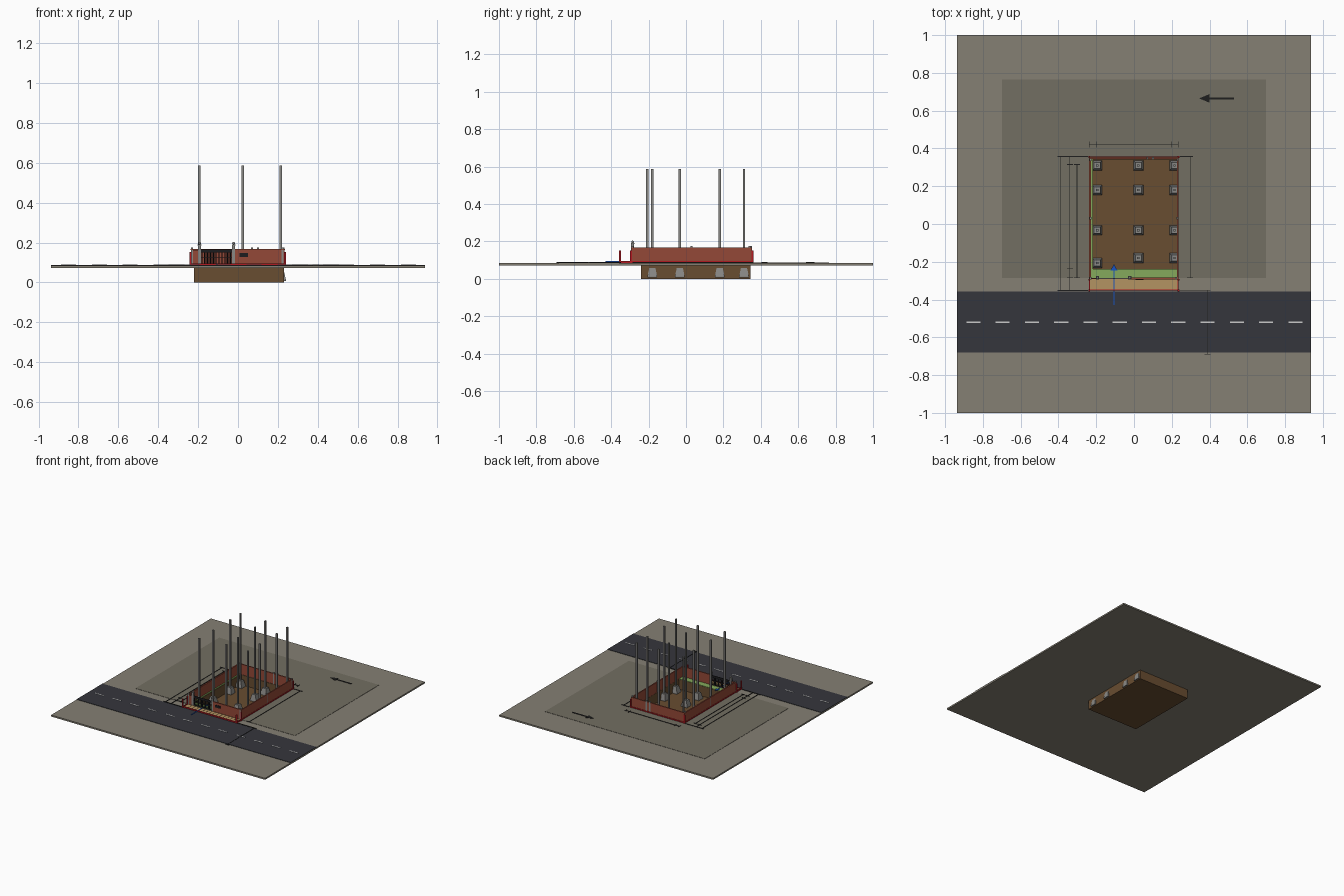
import bpy, bmesh
from mathutils import Vector

if "Cube" in bpy.data.objects:
    bpy.data.objects.remove(bpy.data.objects["Cube"])

MATS = {}


def mat(name, r, g, b):
    m = bpy.data.materials.new(name)
    m.diffuse_color = tuple((c / 255) ** 2.2 for c in (r, g, b)) + (1,)
    m.use_nodes = True
    m.node_tree.nodes["Principled BSDF"].inputs["Base Color"].default_value = m.diffuse_color
    MATS[name] = m


for n, c in {"earth": (132, 127, 115), "plot_earth": (114, 110, 98), "asphalt": (56, 57, 63),
             "white": (200, 200, 196), "soil": (104, 78, 52), "brick": (146, 74, 58),
             "red": (178, 30, 38), "grass": (132, 168, 92), "sand": (178, 146, 98),
             "concrete": (136, 135, 132), "steel": (34, 34, 36), "ink": (36, 36, 36),
             "blue": (30, 84, 190)}.items():
    mat(n, *c)


def finish(bm, name, material):
    bmesh.ops.recalc_face_normals(bm, faces=bm.faces)
    me = bpy.data.meshes.new(name)
    bm.to_mesh(me)
    bm.free()
    me.materials.append(MATS[material])
    ob = bpy.data.objects.new(name, me)
    bpy.context.collection.objects.link(ob)
    return ob


def add_box(bm, x0, x1, y0, y1, z0, z1, taper=1.0):
    """Box between limits; taper scales the top about its centre."""
    cx, cy = (x0 + x1) / 2, (y0 + y1) / 2
    vs = bmesh.ops.create_cube(bm, size=1)["verts"]
    for v in vs:
        s = taper if v.co.z > 0 else 1
        v.co = Vector((cx + v.co.x * (x1 - x0) * s, cy + v.co.y * (y1 - y0) * s,
                       z1 if v.co.z > 0 else z0))


def boxes(name, material, items):
    bm = bmesh.new()
    for it in items:
        add_box(bm, *it)
    return finish(bm, name, material)


def prism(name, material, pts, z0, z1):
    bm = bmesh.new()
    f = bm.faces.new([bm.verts.new((x, y, z0)) for x, y in pts])
    ext = bmesh.ops.extrude_face_region(bm, geom=[f])["geom"]
    bmesh.ops.translate(bm, vec=(0, 0, z1 - z0),
                        verts=[v for v in ext if isinstance(v, bmesh.types.BMVert)])
    return finish(bm, name, material)


def frame(outer, inner, z0, z1):
    """Four boxes filling the gap between two rectangles (x0, x1, y0, y1)."""
    a, b, c, d = outer
    e, f, g, h = inner
    return [(a, e, c, d, z0, z1), (f, b, c, d, z0, z1),
            (e, f, c, g, z0, z1), (e, f, h, d, z0, z1)]


def ring(name, material, outer, inner, z0, z1):
    """Rectangular slab with a rectangular hole, built as one clean mesh."""
    bm = bmesh.new()
    loops = []
    for a, b, c, d in (outer, inner):
        for z in (z0, z1):
            loops.append([bm.verts.new((x, y, z)) for x, y in ((a, c), (b, c), (b, d), (a, d))])
    ob, ot, ib, it = loops
    for p, q in ((ob, ot), (ot, it), (it, ib), (ib, ob)):
        for i in range(4):
            j = (i + 1) % 4
            bm.faces.new((p[i], p[j], q[j], q[i]))
    return finish(bm, name, material)


G = 0.084                                   # ground surface
PIT = (-0.22, 0.23, -0.24, 0.345)
PIT_IN = (-0.217, 0.227, -0.237, 0.342)
PLOT = (-0.238, 0.236, -0.352, 0.357)

# Ground, darker neighbouring plots, road
ring("ground_slab", "earth", (-0.937, 0.937, -1, 1), PIT, 0.072, G)
ring("neighbouring_plots", "plot_earth", (-0.70, 0.70, -0.285, 0.765),
     (-0.236, 0.234, -0.284, 0.35), G, G + 0.002)
boxes("road", "asphalt", [(-0.937, 0.937, -0.68, -0.357, G, G + 0.003)])
boxes("road_dashes", "white", [(-0.888 + 0.155 * i, -0.813 + 0.155 * i, -0.525, -0.517,
                                G + 0.003, G + 0.005) for i in range(12)])

# Excavation pit
ring("pit_walls", "soil", PIT, PIT_IN, 0.0, G)
boxes("pit_floor", "soil", [(*PIT_IN, 0.0, 0.006)])

# Footings and columns
spots = [(x, y) for x in (-0.195, 0.023, 0.214) for y in (0.31, 0.18, -0.033)]
spots += [(-0.195, -0.207), (0.023, -0.18), (0.214, -0.18)]
bf, bc = bmesh.new(), bmesh.new()
for x, y in spots:
    h = 0.026
    add_box(bf, x - h, x + h, y - h, y + h, 0.006, 0.014)
    add_box(bf, x - h, x + h, y - h, y + h, 0.014, 0.058, 0.63)
    add_box(bc, x - 0.006, x + 0.006, y - 0.006, y + 0.006, 0.058, 0.587)
finish(bf, "footings", "concrete")
finish(bc, "columns", "concrete")

# Grass strip and sandy verge
boxes("grass_strip", "grass", [(-0.228, 0.228, -0.285, -0.238, G, G + 0.004),
                               (-0.229, -0.219, -0.238, 0.345, G, G + 0.004)])
boxes("verge", "sand", [(-0.236, 0.234, -0.35, -0.292, G, G + 0.004)])
boxes("verge_pavers", "sand", [(-0.225 + 0.03 * i, -0.197 + 0.03 * i, -0.347, -0.294,
                                G + 0.004, G + 0.006) for i in range(15)])

# Boundary walls with coping
WT = 0.163
boxes("boundary_walls", "brick", [
    (-0.236, -0.228, -0.292, 0.353, G, WT), (0.228, 0.234, -0.292, 0.353, G, WT),
    (-0.228, 0.228, 0.346, 0.353, G, WT),
    (-0.228, -0.2, -0.292, -0.285, G, WT), (-0.016, 0.228, -0.292, -0.285, G, WT)])
boxes("wall_coping", "brick", [
    (-0.237, -0.227, -0.293, 0.354, WT, 0.167), (0.227, 0.235, -0.293, 0.354, WT, 0.167),
    (-0.227, 0.227, 0.345, 0.354, WT, 0.167), (-0.016, 0.227, -0.293, -0.284, WT, 0.167)])
piers = [(x, y) for x in (-0.231, 0.229) for y in (0.03, 0.34)]
piers += [(x, 0.348) for x in (0.07, 0.1)] + [(-0.231, -0.287), (0.222, -0.287)]
boxes("wall_piers", "concrete", [(x - 0.005, x + 0.005, y - 0.006, y + 0.006, G, 0.175)
                                 for x, y in piers])

# Red plot outline and corner posts
boxes("plot_outline", "red", frame(PLOT, (-0.233, 0.231, -0.347, 0.352), G, 0.094))
boxes("corner_posts", "red", [(x - 0.005, x + 0.005, y - 0.005, y + 0.005, G, 0.152)
                              for x in (-0.237, 0.235) for y in (-0.353, -0.295, 0.355)])

# Gate with pillars, caps and balls
boxes("gate_pillars", "concrete", [b for x in (-0.193, -0.022) for b in (
    (x - 0.007, x + 0.007, -0.293, -0.278, G, 0.186),
    (x - 0.009, x + 0.009, -0.295, -0.276, 0.186, 0.191))])
bm = bmesh.new()
for x in (-0.193, -0.022):
    s = bmesh.ops.create_uvsphere(bm, u_segments=12, v_segments=8, radius=0.007)["verts"]
    bmesh.ops.translate(bm, verts=s, vec=(x, -0.2855, 0.197))
for f in bm.faces:
    f.smooth = True
finish(bm, "pillar_balls", "concrete")
boxes("gate_rails", "steel", [(-0.186, -0.029, -0.289, -0.285, z, z + h)
                              for z, h in ((0.09, 0.006), (0.122, 0.004), (0.15, 0.016))])
boxes("gate_bars", "steel", [(-0.186 + 0.0077 * i, -0.182 + 0.0077 * i, -0.288, -0.286,
                              0.092, 0.155) for i in range(21)])
boxes("wall_plaque", "steel", [(0.008, 0.05, -0.296, -0.292, 0.128, 0.147)])

# Entrance arrow and north arrow
prism("entrance_arrow", "blue", [(-0.109, -0.43), (-0.103, -0.43), (-0.103, -0.245), (-0.088, -0.245),
                                 (-0.106, -0.213), (-0.124, -0.245), (-0.109, -0.245)], 0.091, 0.094)
prism("north_arrow", "ink", [(0.345, 0.665), (0.4, 0.642), (0.4, 0.66), (0.53, 0.66),
                             (0.53, 0.67), (0.4, 0.67), (0.4, 0.688)], G + 0.002, G + 0.005)

# Dimension lines with end ticks and extension lines
W, Z0, Z1 = 0.0018, G + 0.001, G + 0.005
lines = []


def seg(x0, y0, x1, y1):
    lines.append((min(x0, x1) - W, max(x0, x1) + W, min(y0, y1) - W, max(y0, y1) + W, Z0, Z1))


for x, stops in ((-0.39, (-0.352, 0.357)), (-0.302, (-0.285, 0.315)), (-0.34, (-0.352, -0.285, -0.237, 0.315, 0.357)),
                 (0.297, (-0.285, 0.357)), (0.39, (-0.35, -0.52, -0.69))):
    seg(x, stops[0], x, stops[-1])
    for y in stops:
        seg(x - 0.014, y, x + 0.014, y)
for y, stops in ((0.42, (-0.237, -0.2, 0.2, 0.235)),):
    seg(stops[0], y, stops[-1], y)
    for x in stops:
        seg(x, y - 0.014, x, y + 0.014)
for y in (-0.352, 0.357):
    seg(-0.39, y, -0.245, y)
seg(0.245, 0.357, 0.297, 0.357)
seg(0.245, -0.35, 0.4, -0.35)
boxes("dimension_lines", "ink", lines)
